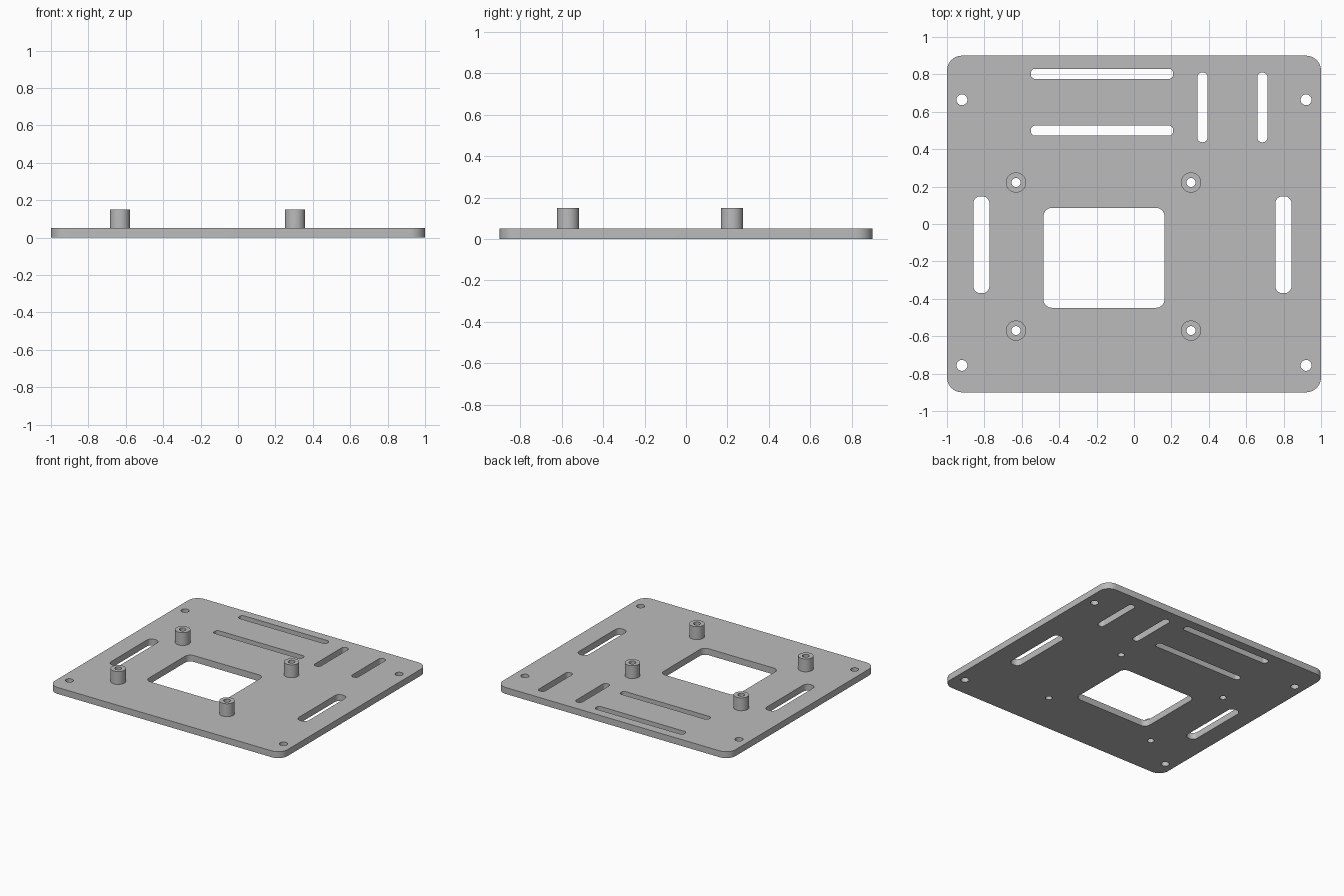
import bpy, bmesh
from math import cos, sin, pi

cube = bpy.data.objects.get("Cube")
if cube:
    bpy.data.objects.remove(cube, do_unlink=True)

grey = bpy.data.materials.new("plain_grey")
grey.use_nodes = True
colour = (0.5, 0.5, 0.5, 1)
grey.diffuse_color = colour
grey.node_tree.nodes["Principled BSDF"].inputs["Base Color"].default_value = colour


def rounded_rect(x0, x1, y0, y1, r, steps=10):
    """Outline of a rectangle with rounded corners."""
    centres = [(x1 - r, y1 - r), (x0 + r, y1 - r), (x0 + r, y0 + r), (x1 - r, y0 + r)]
    return [(cx + r * cos((q + i / steps) * pi / 2), cy + r * sin((q + i / steps) * pi / 2))
            for q, (cx, cy) in enumerate(centres) for i in range(steps + 1)]


def circle(x, y, r, n=40):
    return [(x + r * cos(2 * pi * i / n), y + r * sin(2 * pi * i / n)) for i in range(n)]


def extruded(name, outlines, z0, z1):
    """Solid from a filled outline; inner outlines become holes."""
    curve = bpy.data.curves.new(name + "_profile", "CURVE")
    curve.dimensions = "2D"
    curve.fill_mode = "BOTH"
    curve.extrude = (z1 - z0) / 2
    for points in outlines:
        spline = curve.splines.new("POLY")
        spline.points.add(len(points) - 1)
        for p, (x, y) in zip(spline.points, points):
            p.co = (x, y, 0, 1)
        spline.use_cyclic_u = True
    helper = bpy.data.objects.new(name + "_profile", curve)
    bpy.context.collection.objects.link(helper)
    graph = bpy.context.evaluated_depsgraph_get()
    mesh = bpy.data.meshes.new_from_object(helper.evaluated_get(graph))
    bpy.data.objects.remove(helper, do_unlink=True)
    bpy.data.curves.remove(curve)

    # Weld caps to walls and lift to height
    bm = bmesh.new()
    bm.from_mesh(mesh)
    bmesh.ops.remove_doubles(bm, verts=bm.verts, dist=0.0001)
    bmesh.ops.recalc_face_normals(bm, faces=bm.faces)
    bmesh.ops.translate(bm, verts=bm.verts, vec=(0, 0, (z0 + z1) / 2))
    bm.to_mesh(mesh)
    bm.free()
    mesh.name = name
    mesh.materials.clear()
    mesh.materials.append(grey)
    obj = bpy.data.objects.new(name, mesh)
    bpy.context.collection.objects.link(obj)
    bpy.ops.object.select_all(action="DESELECT")
    obj.select_set(True)
    bpy.context.view_layer.objects.active = obj
    bpy.ops.object.shade_smooth_by_angle(angle=pi / 6)
    return obj


PLATE_TOP, POST_TOP = 0.05, 0.15
BORE = 0.024
posts = {"back_right": (-0.631, 0.222), "back_left": (0.305, 0.222),
         "front_right": (-0.631, -0.57), "front_left": (0.305, -0.57)}

# Plate edge and central window
outlines = [rounded_rect(-1, 1, -0.9, 0.9, 0.08),
            rounded_rect(-0.484, 0.163, -0.448, 0.086, 0.045)]
# Long horizontal slots at the back
for y in (0.803, 0.499):
    outlines.append(rounded_rect(-0.551, 0.209, y - 0.027, y + 0.027, 0.022))
# Short slots at the back left
for x in (0.366, 0.686):
    outlines.append(rounded_rect(x - 0.027, x + 0.027, 0.437, 0.81, 0.025))
# Wide slots at both sides
for x in (-0.816, 0.799):
    outlines.append(rounded_rect(x - 0.043, x + 0.043, -0.37, 0.148, 0.038))
# Corner mounting holes
for x in (-0.92, 0.92):
    for y in (-0.756, 0.664):
        outlines.append(circle(x, y, 0.029))
# Bores under the posts
for x, y in posts.values():
    outlines.append(circle(x, y, BORE))
extruded("base_plate", outlines, 0, PLATE_TOP)

# Hollow standoff posts
for side, (x, y) in posts.items():
    extruded("standoff_" + side, [circle(x, y, 0.054), circle(x, y, BORE)], PLATE_TOP, POST_TOP)
